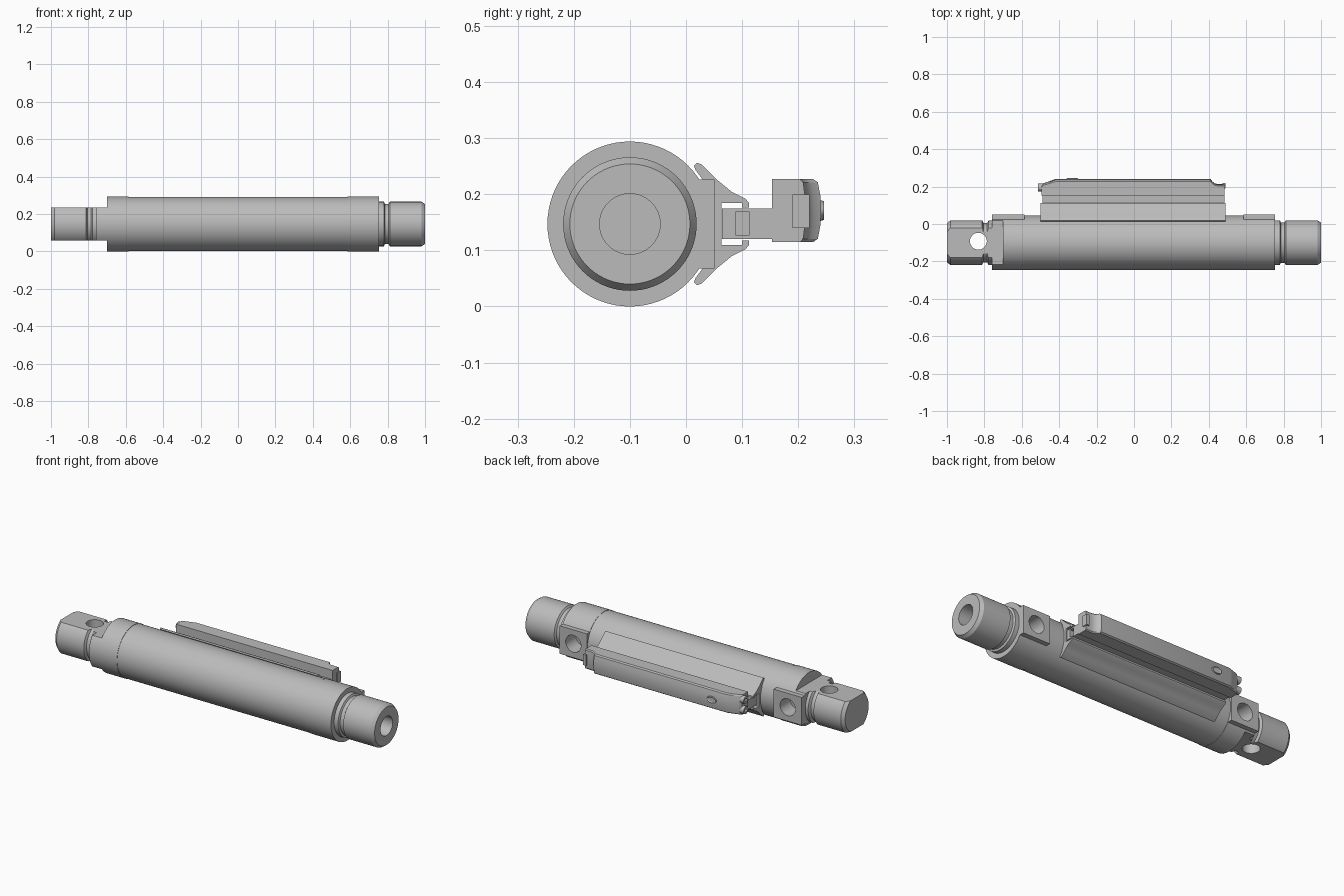
import bpy, bmesh, math
from mathutils import Matrix, Vector

if "Cube" in bpy.data.objects:
    bpy.data.objects.remove(bpy.data.objects["Cube"], do_unlink=True)

CY, CZ = -0.1, 0.147      # main axis of the cylinder

metal = bpy.data.materials.new("brushed grey metal")
metal.use_nodes = True
GREY = (0.5, 0.5, 0.5, 1)
metal.diffuse_color = GREY
for node in metal.node_tree.nodes:
    if node.type == 'BSDF_PRINCIPLED':
        node.inputs["Base Color"].default_value = GREY
        node.inputs["Roughness"].default_value = 0.5


def make(name, bm):
    bmesh.ops.recalc_face_normals(bm, faces=bm.faces)
    mesh = bpy.data.meshes.new(name)
    bm.to_mesh(mesh)
    bm.free()
    mesh.materials.append(metal)
    ob = bpy.data.objects.new(name, mesh)
    bpy.context.scene.collection.objects.link(ob)
    return ob


def loft(name, rings):
    """Skin a list of equal-length point rings and cap both ends."""
    bm = bmesh.new()
    loops = [[bm.verts.new(p) for p in ring] for ring in rings]
    n = len(loops[0])
    for a, b in zip(loops, loops[1:]):
        for i in range(n):
            j = (i + 1) % n
            bm.faces.new((a[i], a[j], b[j], b[i]))
    bm.faces.new(loops[0])
    bm.faces.new(loops[-1])
    return make(name, bm)


def lathe(name, profile, segs=72):
    """Turn (x, radius) points around the main axis."""
    angles = [2 * math.pi * i / segs for i in range(segs)]
    return loft(name, [[(x, CY + r * math.cos(a), CZ + r * math.sin(a)) for a in angles]
                       for x, r in profile])


def box(name, x, y, z):
    bm = bmesh.new()
    bmesh.ops.create_cube(bm, size=1)
    for v in bm.verts:
        v.co = Vector([lo + (c + 0.5) * (hi - lo) for c, (lo, hi) in zip(v.co, (x, y, z))])
    return make(name, bm)


def rod(name, centre, radius, depth, axis, segs=40):
    bm = bmesh.new()
    bmesh.ops.create_cone(bm, cap_ends=True, segments=segs, radius1=radius,
                          radius2=radius, depth=depth)
    turn = Vector((0, 0, 1)).rotation_difference(Vector(axis)).to_matrix().to_4x4()
    bm.transform(Matrix.Translation(centre) @ turn)
    return make(name, bm)


def combine(ob, other, operation):
    mod = ob.modifiers.new(operation.lower(), 'BOOLEAN')
    mod.operation, mod.object, mod.solver = operation, other, 'EXACT'
    bpy.context.view_layer.objects.active = ob
    bpy.ops.object.modifier_apply(modifier=mod.name)
    bpy.data.objects.remove(other, do_unlink=True)


def add_port(cap, x0, x1):
    """Square pad with a round port on the back of an end cap."""
    combine(cap, box("pad", (x0, x1), (-0.05, 0.051), (0.068, 0.226)), 'UNION')
    combine(cap, rod("port", ((x0 + x1) / 2, 0.02, CZ), 0.048, 0.12, (0, 1, 0)), 'DIFFERENCE')


# Barrel
lathe("barrel", [(-0.59, 0.145), (0.59, 0.145)])

# Rod-end cap with grooved nose and blind bore
front_cap = lathe("bored_end_cap", [
    (0.585, 0.147), (0.755, 0.147), (0.755, 0.119), (0.78, 0.119), (0.785, 0.108),
    (0.805, 0.108), (0.812, 0.119), (0.982, 0.119), (1.0, 0.107), (1.0, 0.054), (0.8, 0.054)])
add_port(front_cap, 0.585, 0.755)

# Rear cap with flattened, cross-drilled mounting eye
rear_cap = lathe("eye_end_cap", [
    (-1.0, 0.105), (-0.982, 0.119), (-0.812, 0.119), (-0.805, 0.105),
    (-0.785, 0.105), (-0.778, 0.119), (-0.76, 0.119), (-0.76, 0.147), (-0.585, 0.147)])
add_port(rear_cap, -0.76, -0.585)
for z in ((0.235, 0.4), (-0.1, 0.059)):
    combine(rear_cap, box("flat", (-1.1, -0.7), (-0.4, 0.2), z), 'DIFFERENCE')
combine(rear_cap, rod("eye", (-0.832, -0.092, CZ), 0.045, 0.5, (0, 0, 1)), 'DIFFERENCE')

# Sensor rail: half section (y, height above axis), mirrored about the axis
half = [(0.063, 0.037), (0.1, 0.037), (0.1, 0.029), (0.112, 0.029), (0.112, 0.038),
        (0.106, 0.045), (0.082, 0.057), (0.055, 0.079), (0.028, 0.106), (0.02, 0.109),
        (0.014, 0.104), (0.017, 0.096), (0.03, 0.079), (0.046, 0.03)]
section = half + [(y, -h) for y, h in reversed(half)]
loft("sensor_rail", [[(x, y, CZ + h) for y, h in section] for x in (-0.5, 0.49)])

# Sensor foot running in the rail slot
foot = box("sensor_foot", (-0.49, 0.485), (0.064, 0.156), (0.12, 0.175))
combine(foot, box("notch", (0.45, 0.6), (0.088, 0.113), (0.127, 0.168)), 'DIFFERENCE')

# Sensor body: crowned section lofted along x, with lowered ends
Y0, ZMID, ZHALF = 0.153, 0.171, 0.056
crown = [(0, -1), (0.84, -1), (0.93, -0.9), (0.98, -0.5), (1, 0),
         (0.98, 0.5), (0.93, 0.9), (0.84, 1), (0, 1)]
tops = [(-0.495, 0.205), (-0.485, 0.217), (-0.435, 0.235), (-0.42, 0.241), (0.41, 0.241),
        (0.418, 0.228), (0.432, 0.217), (0.45, 0.213), (0.485, 0.213)]
loft("sensor_body", [[(x, Y0 + k * (top - Y0), ZMID + h * ZHALF) for k, h in crown]
                     for x, top in tops])
box("sensor_end_lip", (0.472, 0.49), (0.19, 0.22), (0.14, 0.2))

# Forked cable outlet
for i, z in enumerate((0.142, 0.2)):
    prong = rod("cable_prong_%d" % (i + 1), (-0.497, 0.195, z), 0.021, 0.03, (1, 0, 0), 24)
    combine(prong, rod("prong_hole", (-0.51, 0.195, z), 0.009, 0.03, (1, 0, 0), 20), 'DIFFERENCE')

# Oval window with raised rim on the sensor back
bm = bmesh.new()
bmesh.ops.create_cone(bm, cap_ends=True, segments=32, radius1=0.034, radius2=0.028, depth=0.014)
bmesh.ops.scale(bm, vec=(1, 0.6, 1), verts=bm.verts)
top_face = max(bm.faces, key=lambda f: f.calc_center_median().z)
bmesh.ops.inset_region(bm, faces=[top_face], thickness=0.006)
bmesh.ops.translate(bm, vec=(0, 0, -0.004), verts=top_face.verts)
bm.transform(Matrix.Translation((-0.33, 0.239, ZMID)) @ Matrix.Rotation(-math.pi / 2, 4, 'X'))
make("sensor_window", bm)

# Smooth round surfaces, keep machined edges sharp
bpy.ops.object.select_all(action='DESELECT')
for ob in bpy.context.scene.objects:
    if ob.type == 'MESH' and metal.name in ob.data.materials:
        ob.select_set(True)
        bpy.context.view_layer.objects.active = ob
bpy.ops.object.shade_smooth_by_angle(angle=math.radians(28))
